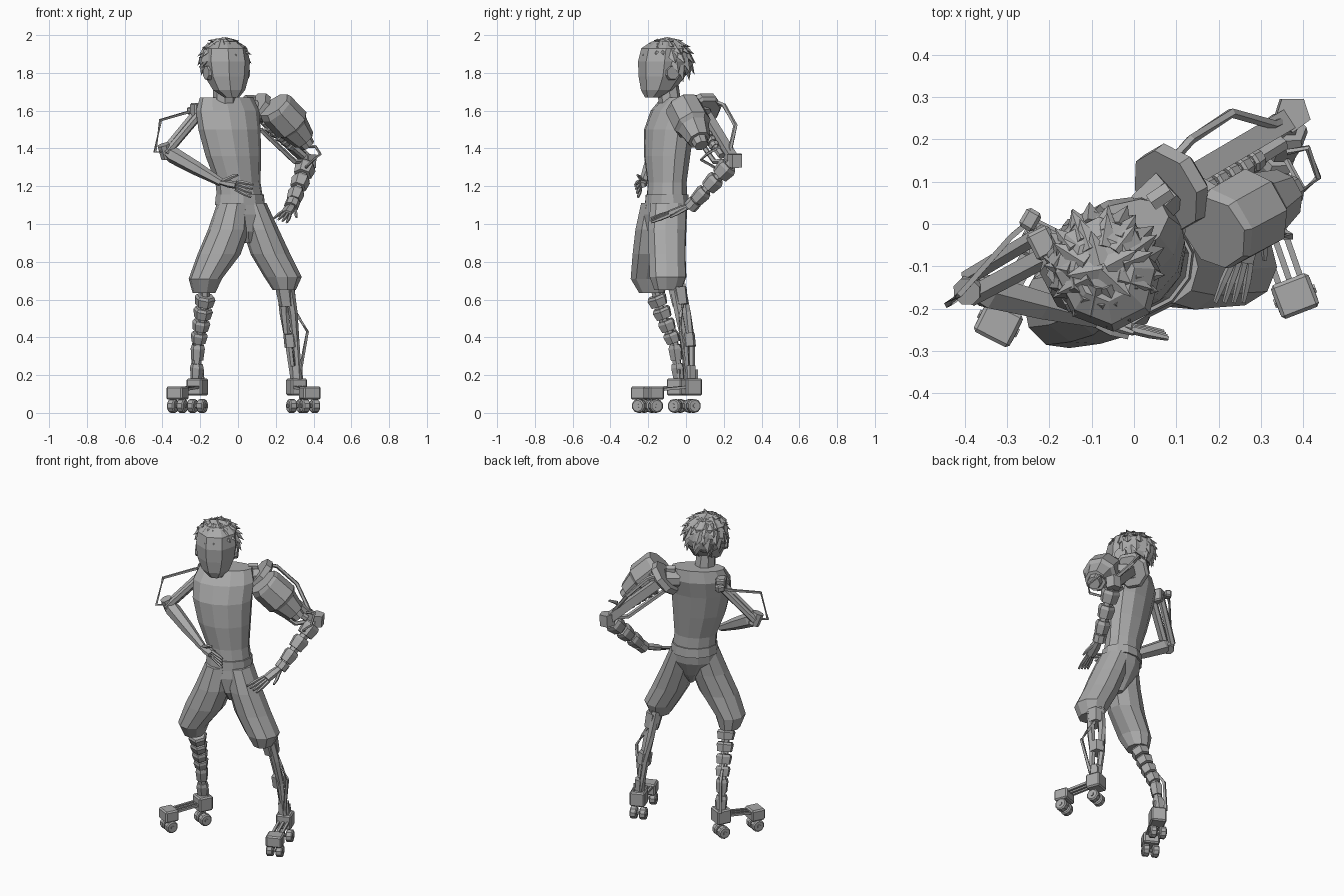
import bpy, bmesh, math, random
from mathutils import Vector as V, Matrix

random.seed(4)
old = bpy.data.objects.get("Cube")
if old:
    bpy.data.objects.remove(old, do_unlink=True)

grey = bpy.data.materials.new("plain_grey")
grey.use_nodes = True
grey.diffuse_color = (0.4, 0.4, 0.4, 1)
grey.node_tree.nodes["Principled BSDF"].inputs["Base Color"].default_value = (0.4, 0.4, 0.4, 1)


def finish(name, bm):
    bmesh.ops.recalc_face_normals(bm, faces=bm.faces)
    mesh = bpy.data.meshes.new(name)
    bm.to_mesh(mesh)
    bm.free()
    mesh.materials.append(grey)
    obj = bpy.data.objects.new(name, mesh)
    bpy.context.collection.objects.link(obj)
    return obj


def skin(name, rings):
    """Bridge a list of point rings and cap both ends."""
    bm = bmesh.new()
    rows = [[bm.verts.new(p) for p in ring] for ring in rings]
    n = len(rows[0])
    for a, b in zip(rows, rows[1:]):
        for i in range(n):
            j = (i + 1) % n
            bm.faces.new((a[i], a[j], b[j], b[i]))
    bm.faces.new(rows[0])
    bm.faces.new(rows[-1])
    return finish(name, bm)


def loft(name, rings, yaw=0, n=8):
    """Level rings given as (x, y, z, half width, half depth)."""
    turn = Matrix.Rotation(math.radians(yaw), 3, 'Z')
    out = []
    for x, y, z, w, d in rings:
        angles = [2 * math.pi * (i + .5) / n for i in range(n)]
        out.append([V((x, y, z)) + turn @ V((w * math.cos(a), d * math.sin(a), 0)) for a in angles])
    return skin(name, out)


def tube(name, pts, radii, n=6, flat=1.0):
    """Sweep a polygon along a polyline; radii is a number or one per point."""
    pts = [V(p) for p in pts]
    if not isinstance(radii, (list, tuple)):
        radii = [radii] * len(pts)
    out = []
    for i, p in enumerate(pts):
        d = pts[min(i + 1, len(pts) - 1)] - pts[max(i - 1, 0)]
        q = d.to_track_quat('Z', 'Y')
        angles = [2 * math.pi * (k + .5) / n for k in range(n)]
        out.append([p + q @ V((radii[i] * math.cos(a), radii[i] * flat * math.sin(a), 0)) for a in angles])
    return skin(name, out)


def box(name, centre, size, yaw=0, bevel=.008):
    bm = bmesh.new()
    m = Matrix.Translation(centre) @ Matrix.Rotation(math.radians(yaw), 4, 'Z') @ Matrix.Diagonal((*size, 1))
    bmesh.ops.create_cube(bm, size=1, matrix=m)
    bmesh.ops.bevel(bm, geom=bm.edges[:], offset=bevel, segments=1, affect='EDGES')
    return finish(name, bm)


def sleeves(name, a, b, count, r1, r2, n=6):
    """Row of tapered collars along a limb."""
    a, b = V(a), V(b)
    for i in range(count):
        r = r1 + (r2 - r1) * i / max(count - 1, 1)
        p, q = a.lerp(b, i / count), a.lerp(b, (i + .8) / count)
        tube(f"{name}_{i + 1}", [p, p.lerp(q, .25), q], [r * .85, r, r * .85], n)


BODY_YAW = 27

# Torso, neck and belt
loft("torso", [(.01, -.1, 1.14, .127, .105), (0, -.1, 1.22, .125, .1), (-.025, -.1, 1.36, .155, .115),
               (-.045, -.09, 1.5, .175, .12), (-.055, -.06, 1.6, .18, .11), (-.06, -.035, 1.67, .155, .07)],
     BODY_YAW, 12)
loft("neck", [(-.07, -.08, 1.6, .065, .06), (-.075, -.1, 1.76, .055, .058)], BODY_YAW)
loft("belt", [(.01, -.1, 1.1, .138, .117), (.01, -.1, 1.155, .132, .112)], BODY_YAW, 12)

# Shorts: a pelvis and two wide legs that meet at the crotch
loft("shorts_pelvis", [(.04, -.12, .9, .02, .05), (.035, -.12, .96, .07, .085), (.015, -.11, 1.05, .135, .112),
                       (.01, -.1, 1.13, .132, .11)], BODY_YAW, 12)
loft("left_shorts_leg", [(.245, -.095, .65, .06, .075), (.238, -.095, .72, .1, .1), (.172, -.1, .84, .106, .1),
                         (.12, -.1, .97, .096, .105), (.07, -.09, 1.11, .08, .1)], 14, 10)
loft("right_shorts_leg", [(-.18, -.18, .635, .06, .07), (-.173, -.197, .71, .088, .098),
                          (-.1, -.185, .84, .116, .1), (-.05, -.165, .97, .11, .105),
                          (-.025, -.14, 1.11, .085, .1)], 12, 10)

# Head: low-poly skull with a pointed chin
head_centre = V((-.068, -.11, 0))
head_turn = Matrix.Rotation(math.radians(BODY_YAW), 3, 'Z')


def head_point(x, forward, z):
    return head_centre + head_turn @ V((x, -forward, z))


loft("head", [(*head_point(0, f, z), w, d) for f, z, w, d in
              [(.075, 1.67, .04, .04), (.045, 1.71, .085, .09), (.02, 1.78, .115, .125),
               (.01, 1.86, .125, .138), (0, 1.93, .115, .13), (-.005, 1.965, .07, .08)]], BODY_YAW, 8)
for side, label in ((-1, "right_ear"), (1, "left_ear")):
    p = head_point(side * .1, .015, 1.8)
    out = head_turn @ V((side, 0, 0))
    tube(label, [p, p + out * .022], [.042, .036], 8)

# Hair: a tilted cap covered with broad swept shards
hair_centre = head_point(0, -.01, 1.86)
bm = bmesh.new()
bmesh.ops.create_uvsphere(bm, u_segments=12, v_segments=8, radius=1,
                          matrix=Matrix.Translation(hair_centre) @ head_turn.to_4x4()
                          @ Matrix.Diagonal((.126, .135, .118, 1)))
slope = head_turn @ V((0, .6, 1))
cut = bmesh.ops.bisect_plane(bm, geom=bm.verts[:] + bm.edges[:] + bm.faces[:],
                             plane_co=head_point(0, .12, 1.92), plane_no=slope, clear_inner=True)
rim = [e for e in cut["geom_cut"] if isinstance(e, bmesh.types.BMEdge)]
bmesh.ops.edgeloop_fill(bm, edges=rim)
finish("hair_cap", bm)

bm = bmesh.new()
for row, (tilt, count) in enumerate(((14, 4), (34, 9), (52, 12), (72, 13), (94, 11), (112, 8))):
    for k in range(count):
        a = 2 * math.pi * (k + .5 * (row % 2)) / count + random.uniform(-.15, .15)
        t = math.radians(tilt)
        n = V((math.sin(t) * math.cos(a), math.sin(t) * math.sin(a), math.cos(t)))
        front = -n.y
        if n.z < .35 * front + (.3 if front > .2 else -.55):
            continue
        down = V((math.cos(t) * math.cos(a), math.cos(t) * math.sin(a), -math.sin(t)))
        base = V((n.x * .114, n.y * .122, n.z * .11))
        sweep = (n * .33 + down + V((.2, .1, 0))).normalized()
        across = sweep.cross(n).normalized()
        lift = across.cross(sweep)
        frame = Matrix((across, lift, sweep)).transposed()
        m = (Matrix.Translation(hair_centre + head_turn @ base) @ (head_turn @ frame).to_4x4()
             @ Matrix.Diagonal((1, .6, 1, 1)) @ Matrix.Translation((0, 0, .02)))
        bmesh.ops.create_cone(bm, segments=4, radius1=.04, radius2=0, depth=random.uniform(.08, .1),
                              cap_ends=True, matrix=m)
finish("hair_shards", bm)


def hand(name, wrist, knuckle, tip, across):
    """Flat palm with four spread fingers and a thumb."""
    wrist, knuckle, tip, across = V(wrist), V(knuckle), V(tip), V(across)
    tube(name + "_palm", [wrist, wrist.lerp(knuckle, .5), knuckle], [.022, .033, .032], 6, .6)
    for i in range(4):
        s = across * (i - 1.5)
        mid = knuckle.lerp(tip, .5) + s * 1.1
        tube(f"{name}_finger_{i + 1}", [knuckle + s * .8, mid, tip + s * 1.3], [.01, .01, .006], 5)
    tube(name + "_thumb", [wrist, wrist.lerp(knuckle, .7) + across * 2.5, knuckle + across * 3.2], [.012, .01, .006], 5)


# Right arm: open rods, a cuffed forearm and a hand on the waist
shoulder, elbow, wrist = V((-.2, -.05, 1.6)), V((-.38, -.15, 1.385)), V((-.09, -.225, 1.22))
box("right_shoulder_block", (-.215, -.045, 1.6), (.06, .07, .08), BODY_YAW)
for i, off in enumerate(((.03, 0, .015), (-.015, .03, 0), (0, -.03, -.015))):
    tube(f"right_upper_arm_rod_{i + 1}", [shoulder + V(off), elbow + V(off) * .8], .021, 6)
tube("right_elbow", [elbow + V((-.015, -.01, .035)), elbow + V((.005, .01, -.035))], .034, 8)
tube("right_forearm", [elbow, elbow.lerp(wrist, .12), elbow.lerp(wrist, .55), wrist], [.03, .044, .037, .022], 6)
hand("right_hand", wrist, (-.01, -.245, 1.205), (.075, -.262, 1.175), (.003, -.004, .017))
tube("right_arm_frame", [(-.23, .02, 1.6), (-.29, -.03, 1.585), (-.41, -.165, 1.55), (-.44, -.19, 1.38), elbow],
     .009, 4)
box("right_frame_mount", (-.245, .01, 1.6), (.05, .04, .04), 60)

# Left shoulder: disc, heavy barrel and bolt
root, elbow, wrist = V((.088, .085, 1.605)), V((.37, .25, 1.335)), V((.285, .03, 1.1))
axis = (elbow - root).normalized()
tube("left_shoulder_disc", [root - axis * .02, root + axis * .015, root + axis * .03], [.104, .108, .092], 8)
tube("left_shoulder_joint", [(.03, .03, 1.6), root], .055, 8)
tube("left_shoulder_bolt", [(.04, .05, 1.66), (.085, .08, 1.66)], .024, 6)
tube("left_barrel", [(.19, -.02, 1.63), (.205, -.01, 1.61), (.285, .035, 1.525), (.295, .04, 1.51),
                     (.35, .07, 1.445)], [.09, .1, .102, .085, .062], 8)
tube("left_barrel_bracket", [root + axis * .03, (.22, .03, 1.58)], .045, 6)
tube("left_barrel_nozzle", [(.345, .068, 1.45), (.372, .082, 1.415)], [.045, .038], 8)

# Left upper arm: square beam, ribbed piston and cables
tube("left_upper_beam", [root, elbow], .036, 4)
tube("left_piston", [(.14, .06, 1.54), (.35, .19, 1.36)], .02, 6)
sleeves("left_piston_rib", (.16, .075, 1.52), (.3, .16, 1.4), 5, .035, .03, 8)
tube("left_lower_strut", [(.12, .03, 1.5), (.3, .15, 1.33), elbow], .014, 5)
tube("left_back_cable", [(.09, .15, 1.65), (.135, .2, 1.63), (.23, .262, 1.52), (.33, .235, 1.4), elbow], .012, 5)
tube("left_side_cable", [(.36, .17, 1.41), (.41, .18, 1.41), (.435, .11, 1.37), (.4, .08, 1.34), (.36, .15, 1.3)],
     .008, 5)
tube("left_elbow", [elbow + V((0, .01, -.035)), elbow + V((.005, .01, .035))], .044, 5)

# Left forearm and hand
tube("left_forearm_core", [elbow, wrist], .028, 6)
sleeves("left_forearm_sleeve", elbow.lerp(wrist, .1), elbow.lerp(wrist, .95), 3, .057, .045, 6)
tube("left_wrist_ring", [wrist + V((.008, .02, .02)), wrist + V((-.005, -.01, -.012))], .038, 8)
hand("left_hand", wrist, (.255, -.085, 1.055), (.225, -.185, 1.02), (.017, 0, -.006))

# Right lower leg: stacked collars
knee, shin, mid, ankle = (-.17, -.165, .66), (-.185, -.125, .5), (-.212, -.06, .36), (-.222, -.035, .16)
tube("right_leg_core", [knee, shin, mid, ankle], .024, 6)
sleeves("right_shin_collar", (-.172, -.16, .62), mid, 4, .056, .045, 6)
sleeves("right_ankle_collar", mid, ankle, 2, .038, .036, 6)
tube("right_leg_rod", [(-.2, -.1, .5), (-.235, -.01, .36), (-.24, 0, .17)], .01, 4)

# Left lower leg: paired struts and a bent brace
knee, mid, ankle = V((.25, -.045, .68)), V((.285, .01, .38)), V((.31, .02, .17))
for i, s in enumerate((-1, 1)):
    off = V((.02 * s, -.018 * s, 0))
    tube(f"left_leg_strut_{i + 1}", [knee + off, knee.lerp(mid, .5) + off * 1.2, mid + off, ankle + off * .7],
         [.026, .024, .02, .017], 6)
tube("left_knee_collar", [(.25, -.045, .66), (.262, -.03, .57)], [.052, .045], 6)
tube("left_shin_collar", [(.28, .005, .42), (.287, .012, .35)], .042, 6)
tube("left_ankle_collar", [(.305, .02, .25), (.31, .02, .18)], .034, 6)
tube("left_leg_brace", [(.275, -.02, .58), (.325, -.03, .5), (.368, -.03, .43), (.325, 0, .2)], .01, 4)


def foot(name, heel, toe, yaw):
    """Heel and toe blocks on wheels, joined by three bars."""
    heel, toe = V(heel), V(toe)
    turn = Matrix.Rotation(math.radians(yaw), 3, 'Z')
    side = turn @ V((1, 0, 0))
    box(name + "_heel_block", heel + V((0, 0, .137)), (.09, .09, .09), yaw)
    box(name + "_toe_block", toe + V((0, 0, .105)), (.095, .085, .07), yaw)
    for i in (-1, 0, 1):
        s = side * (.027 * i)
        tube(f"{name}_bar_{i + 2}", [heel + s + V((0, 0, .14)), toe + s + V((0, 0, .12))], .01, 4)
    for part, c in (("heel", heel), ("toe", toe)):
        hub = c + V((0, 0, .037))
        for i in (-1, 1):
            w = hub + side * (.028 * i)
            tube(f"{name}_{part}_wheel_{i + 2}", [w - side * .02, w - side * .014, w + side * .014,
                 w + side * .02], [.03, .037, .037, .03], 10)
        tube(f"{name}_{part}_axle", [hub - side * .052, hub + side * .052], .012, 6)
    tube(name + "_heel_rod", [heel + turn @ V((.03, .02, .1)), heel + turn @ V((.02, .02, .23))], .007, 4)


foot("right_foot", (-.215, -.045, 0), (-.32, -.235, 0), -27)
foot("left_foot", (.31, .03, 0), (.38, -.17, 0), 21)
